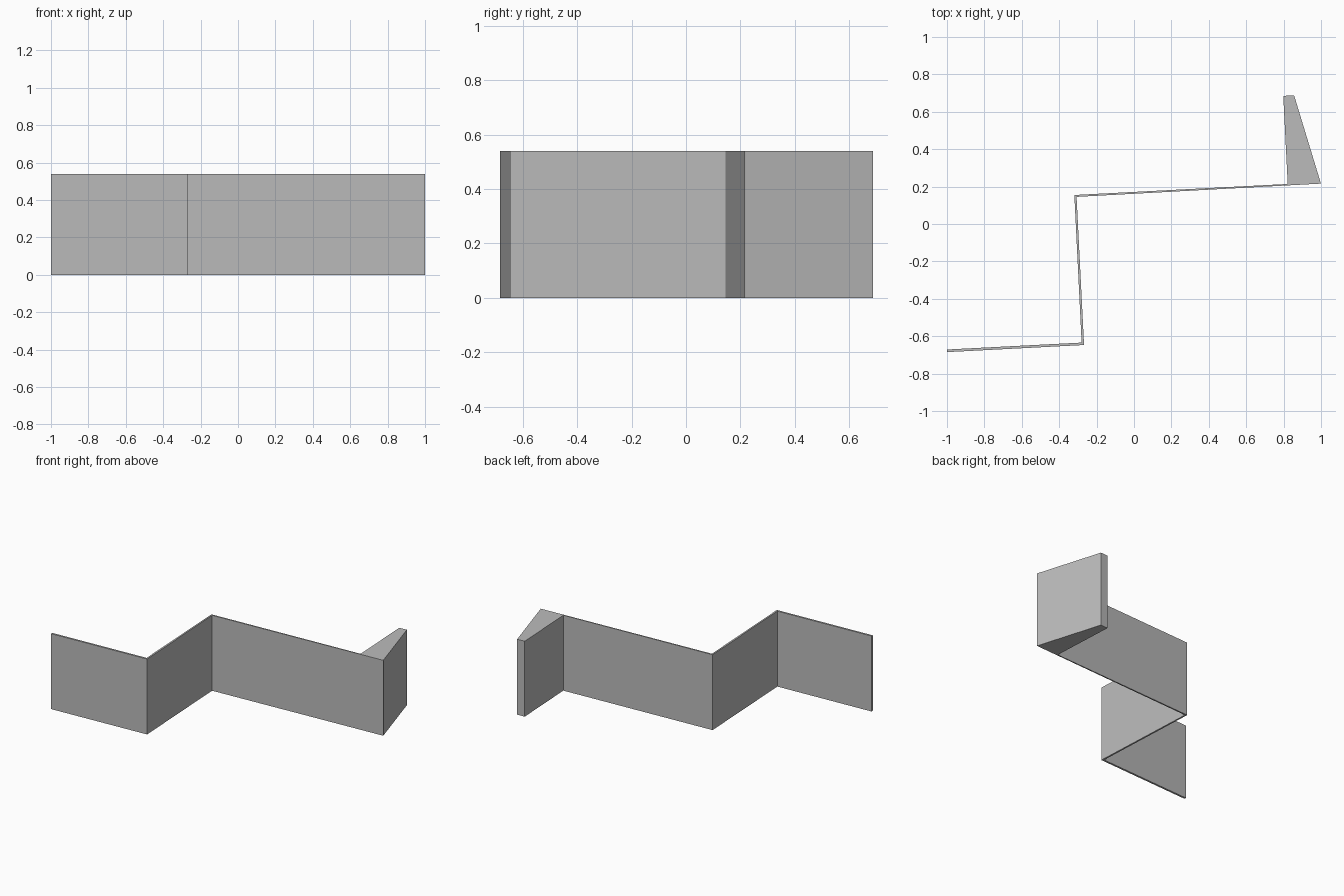
import bpy
import bmesh

default = bpy.data.objects.get("Cube")
if default:
    bpy.data.objects.remove(default, do_unlink=True)

HEIGHT = 0.54

# Single plain grey
GREY = (0.5, 0.5, 0.5, 1)
grey = bpy.data.materials.new("plain grey")
grey.use_nodes = True
grey.diffuse_color = GREY
grey.node_tree.nodes["Principled BSDF"].inputs["Base Color"].default_value = GREY


def extrude_outline(name, outline):
    """Raise a counter-clockwise floor outline into a solid."""
    bm = bmesh.new()
    floor = bm.faces.new([bm.verts.new((x, y, 0)) for x, y in outline])
    raised = bmesh.ops.extrude_face_region(bm, geom=[floor], use_keep_orig=True)
    for item in raised["geom"]:
        if isinstance(item, bmesh.types.BMVert):
            item.co.z = HEIGHT
    bmesh.ops.recalc_face_normals(bm, faces=bm.faces)
    mesh = bpy.data.meshes.new(name)
    bm.to_mesh(mesh)
    bm.free()
    mesh.materials.append(grey)
    obj = bpy.data.objects.new(name, mesh)
    bpy.context.collection.objects.link(obj)
    return obj


# Thin zigzag wall with the wedge-shaped end pier in one outline
extrude_outline("zigzag_wall", [
    (-1.0, -0.685), (-0.267, -0.647), (-0.307, 0.145), (1.0, 0.216),
    (0.998, 0.221), (0.856, 0.688), (0.798, 0.685), (0.822, 0.214),
    (-0.319, 0.155), (-0.280, -0.634), (-1.0, -0.671),
])
